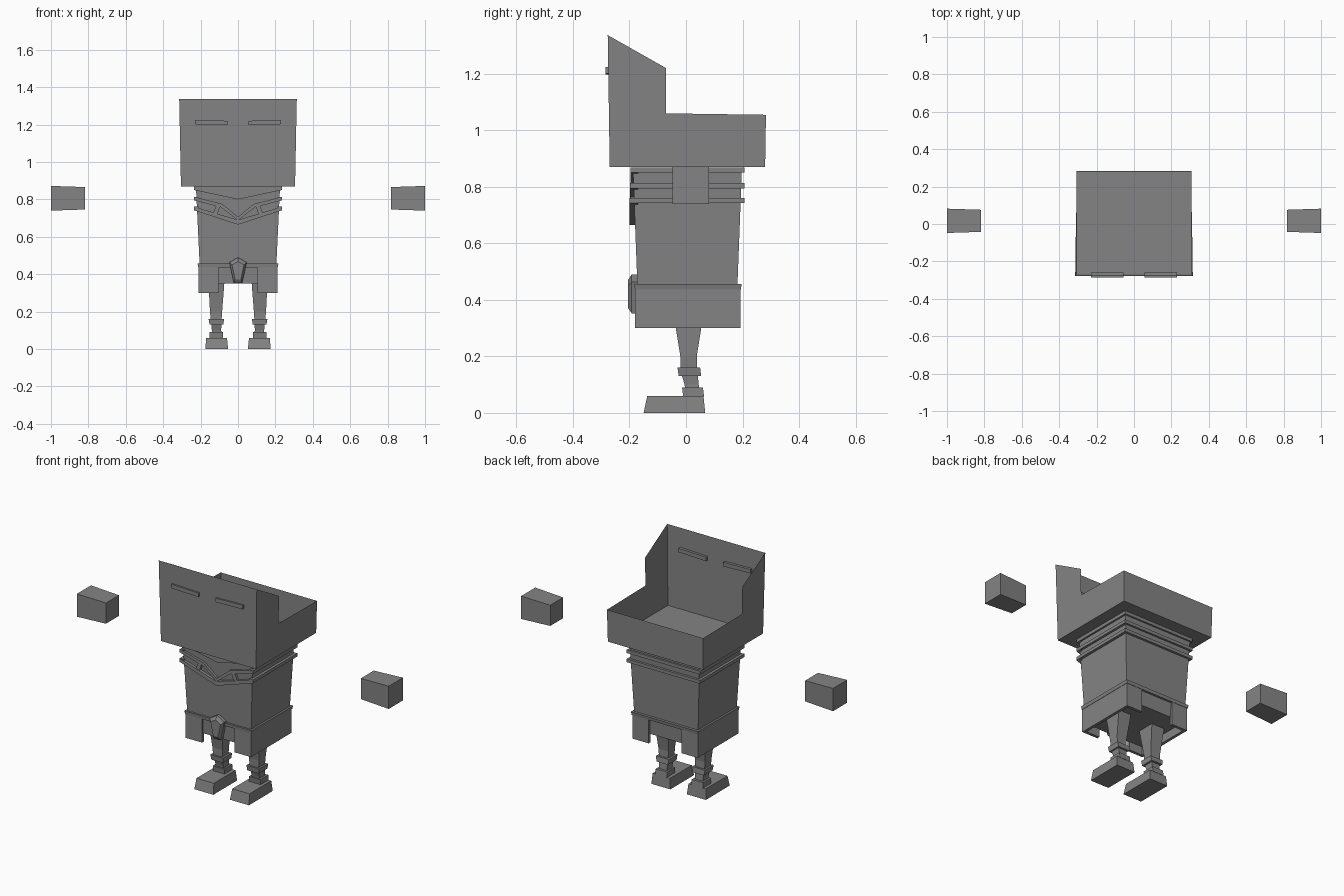
import bpy

cube = bpy.data.objects.get("Cube")
if cube:
    bpy.data.objects.remove(cube)

grey = bpy.data.materials.new("plain_grey")
grey.use_nodes = True
TONE = (0.23, 0.23, 0.23, 1)
grey.diffuse_color = TONE
grey.node_tree.nodes["Principled BSDF"].inputs["Base Color"].default_value = TONE


def make(name, verts, faces, mirror=False):
    mesh = bpy.data.meshes.new(name)
    mesh.from_pydata(verts, [], faces)
    mesh.materials.append(grey)
    obj = bpy.data.objects.new(name, mesh)
    bpy.context.collection.objects.link(obj)
    # consistent outward normals
    import bmesh
    bm = bmesh.new()
    bm.from_mesh(mesh)
    bmesh.ops.recalc_face_normals(bm, faces=bm.faces)
    bm.to_mesh(mesh)
    bm.free()
    if mirror:
        obj.modifiers.new("mirror", 'MIRROR').use_axis[0] = True
    return obj


def skin(n, count, bottom=True, top=True):
    """Faces joining a stack of n-point rings."""
    faces = [(r * n + i, r * n + (i + 1) % n, (r + 1) * n + (i + 1) % n, (r + 1) * n + i)
             for r in range(count - 1) for i in range(n)]
    if bottom:
        faces.append(tuple(reversed(range(n))))
    if top:
        faces.append(tuple(range((count - 1) * n, count * n)))
    return faces


def loft(name, rings, mirror=False):
    """Stack of rectangles (x0, x1, y0, y1, z)."""
    verts = []
    for x0, x1, y0, y1, z in rings:
        verts += [(x0, y0, z), (x1, y0, z), (x1, y1, z), (x0, y1, z)]
    return make(name, verts, skin(4, len(rings)), mirror)


def plate(name, outline, y0, y1, mirror=True):
    """Front outline (x, z) given depth."""
    verts = [(x, y, z) for y in (y0, y1) for x, z in outline]
    return make(name, verts, skin(len(outline), 2), mirror)


def slab(name, outline, z0, z1, mirror=True):
    """Plan outline (x, y) given height."""
    verts = [(x, y, z) for z in (z0, z1) for x, y in outline]
    return make(name, verts, skin(len(outline), 2), mirror)


# Open-topped head: one thin shell with a tall face and low back
profile = [(-0.27, 0.87), (0.28, 0.87), (0.283, 1.055), (-0.07, 1.06), (-0.07, 1.22), (-0.277, 1.337)]
head_verts = []
for side in (-1, 1):
    for y, z in profile:
        head_verts.append((side * (0.305 + 0.02 * (z - 0.87)), y, z))
n = len(profile)
make("head_shell", head_verts, [
    tuple(range(n)), tuple(range(2 * n - 1, n - 1, -1)),
    (0, 1, n + 1, n), (1, 2, n + 2, n + 1), (0, n - 1, 2 * n - 1, n)])

# Slit eyes pass through the face
plate("eyes", [(0.055, 1.197), (0.055, 1.22), (0.23, 1.225), (0.23, 1.202)], -0.285, -0.26)

# Floating hands
hands = [(x, y, z) for x, g in ((0.817, 0.006), (1.0, 0))
         for y, z in ((-0.048 + g, 0.74 + g), (0.082 - g, 0.74 + g),
                      (0.082 - g, 0.872 - g), (-0.048 + g, 0.872 - g))]
make("hands", hands, skin(4, 2), True)

# Torso
loft("torso", [(-0.2, 0.2, -0.168, 0.178, 0.35),
               (-0.205, 0.205, -0.172, 0.182, 0.45),
               (-0.225, 0.225, -0.188, 0.198, 0.869)])

# Three bands round the sides and back
for i, z in enumerate((0.742, 0.795, 0.85)):
    slab("rib_band_%d" % (i + 1), [(0.21, -0.197), (0.235, -0.197), (0.235, 0.207),
                                   (0, 0.207), (0, 0.18), (0.21, 0.18)], z, z + 0.019)

# Pointed collar on the chest
plate("collar_top", [(0, 0.80), (0.235, 0.85), (0.235, 0.869), (0, 0.869)], -0.197, -0.17)
plate("collar_upper_band", [(0.235, 0.814), (0.085, 0.776), (0, 0.707),
                            (0, 0.688), (0.092, 0.758), (0.235, 0.795)], -0.198, -0.17)
plate("collar_lower_band", [(0.235, 0.761), (0, 0.69), (0, 0.665), (0.235, 0.742)], -0.2, -0.17)
plate("collar_divider", [(0.095, 0.765), (0.118, 0.765), (0.135, 0.72), (0.112, 0.715)], -0.197, -0.17)

# Belt rim and hanging side panels
loft("belt", [(-0.212, 0.212, -0.181, 0.194, 0.437), (-0.216, 0.216, -0.183, 0.197, 0.456)])
slab("skirt_panels", [(0.105, -0.18), (0.21, -0.18), (0.21, 0.192), (0.105, 0.192),
                      (0.105, 0.175), (0.193, 0.175), (0.193, -0.163), (0.105, -0.163)], 0.3, 0.445)

# Faceted buckle
outer = [(0, 0.49), (0.046, 0.463), (0.022, 0.352), (-0.022, 0.352), (-0.046, 0.463)]
buckle = [(x * s, y, 0.42 + (z - 0.42) * s)
          for y, s in ((-0.165, 1), (-0.192, 1), (-0.206, 0.7)) for x, z in outer]
make("buckle", buckle, skin(5, 3))

# Legs, leg bands and feet
loft("legs", [(0.085, 0.142, 0.0, 0.05, 0.055), (0.09, 0.14, -0.005, 0.045, 0.1),
              (0.088, 0.145, -0.02, 0.04, 0.15), (0.085, 0.15, -0.02, 0.038, 0.2),
              (0.077, 0.155, -0.036, 0.054, 0.3), (0.073, 0.16, -0.045, 0.062, 0.355)], True)
loft("knee_bands", [(0.078, 0.152, -0.026, 0.054, 0.13), (0.075, 0.157, -0.03, 0.05, 0.16)], True)
loft("ankle_bands", [(0.079, 0.152, -0.01, 0.064, 0.058), (0.079, 0.152, -0.014, 0.06, 0.09)], True)
loft("feet", [(0.053, 0.175, -0.15, 0.068, 0), (0.059, 0.17, -0.137, 0.062, 0.06)], True)
